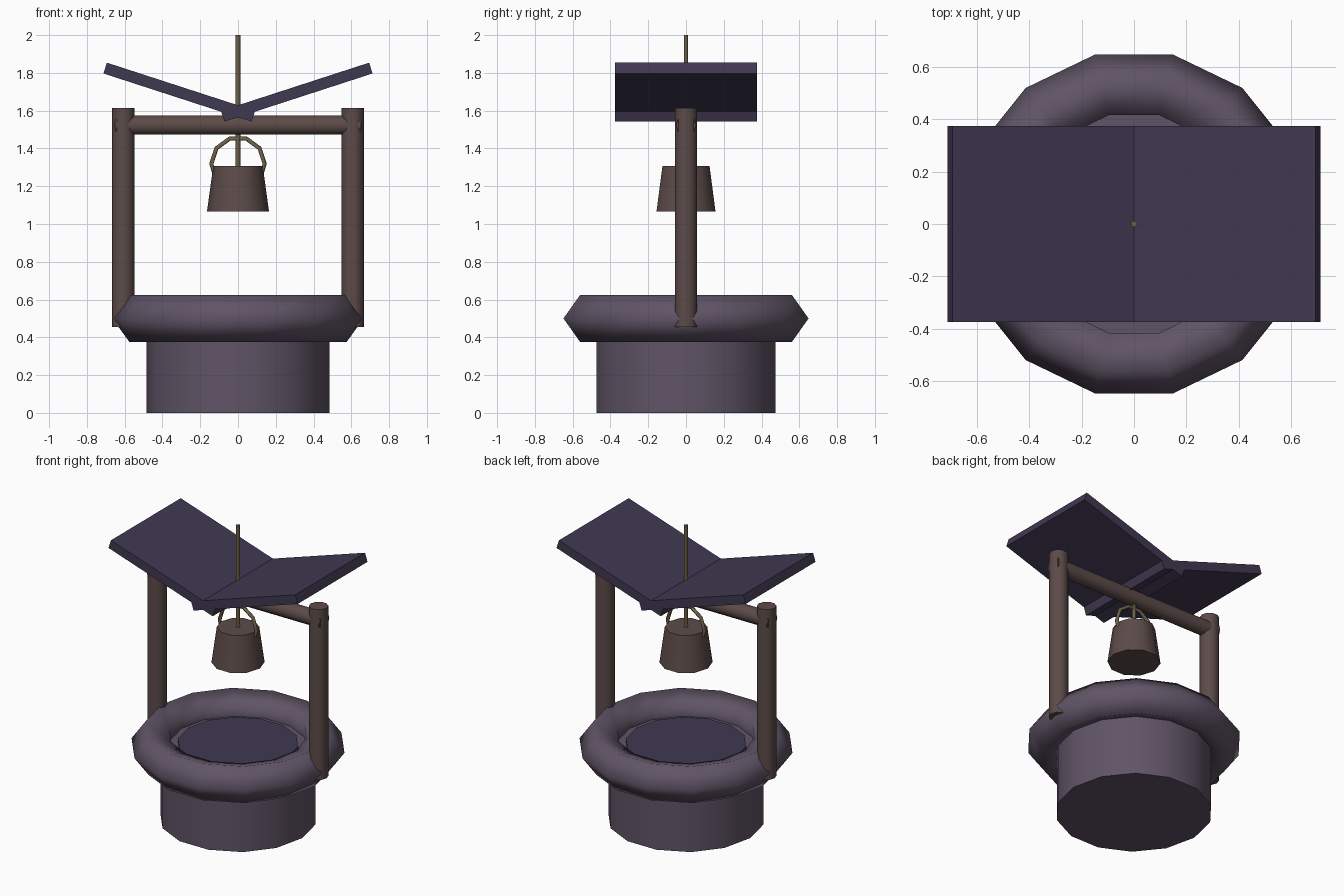
import bpy, bmesh, math
from mathutils import Matrix, Vector

if "Cube" in bpy.data.objects:
    bpy.data.objects.remove(bpy.data.objects["Cube"])


def material(name, rgb):
    def lin(c):
        c /= 255
        return c / 12.92 if c <= 0.04045 else ((c + 0.055) / 1.055) ** 2.4
    m = bpy.data.materials.new(name)
    m.diffuse_color = (*[lin(c) for c in rgb], 1)
    m.use_nodes = True
    m.node_tree.nodes["Principled BSDF"].inputs["Base Color"].default_value = m.diffuse_color
    return m


STONE = material("stone", (96, 84, 102))
SLATE = material("slate", (64, 56, 82))
WOOD = material("wood", (92, 75, 73))
ROPE = material("rope", (108, 96, 72))


def finish(bm, name, mat, smooth):
    bmesh.ops.recalc_face_normals(bm, faces=bm.faces)
    for f in bm.faces:
        f.smooth = smooth and len(f.verts) == 4   # caps stay flat
    me = bpy.data.meshes.new(name)
    bm.to_mesh(me)
    bm.free()
    me.materials.append(mat)
    ob = bpy.data.objects.new(name, me)
    bpy.context.collection.objects.link(ob)
    return ob


def ring(bm, n, r, place):
    return [bm.verts.new(place(r * math.cos(2 * math.pi * i / n),
                               r * math.sin(2 * math.pi * i / n))) for i in range(n)]


def bridge(bm, a, b):
    n = len(a)
    for i in range(n):
        bm.faces.new((a[i], a[(i + 1) % n], b[(i + 1) % n], b[i]))


def cylinder(name, mat, n, r0, r1, lo, hi, x=0, along_x=False):
    bm = bmesh.new()
    rings = []
    for r, h in ((r0, lo), (r1, hi)):
        if along_x:
            rings.append(ring(bm, n, r, lambda u, v: (h, u, v)))
        else:
            rings.append(ring(bm, n, r, lambda u, v: (x + u, v, h)))
    bridge(bm, *rings)
    for r in rings:
        bm.faces.new(r)
    return finish(bm, name, mat, True)


def torus(name, mat, major, minor, R, r, z, upright=False):
    bm = bmesh.new()
    rings = []
    for i in range(major):
        a = 2 * math.pi * i / major
        if upright:
            def place(u, v): return ((R + u) * math.cos(a), v, z + (R + u) * math.sin(a))
        else:
            def place(u, v): return ((R + u) * math.cos(a), (R + u) * math.sin(a), z + v)
        rings.append(ring(bm, minor, r, place))
    for i in range(major):
        bridge(bm, rings[i], rings[(i + 1) % major])
    return finish(bm, name, mat, True)


# Stone well: drum, thick rim, dark water inside
cylinder("well_base", STONE, 14, 0.485, 0.485, 0, 0.5)
torus("well_rim", STONE, 14, 5, 0.534, 0.1314, 0.5)
cylinder("water", SLATE, 14, 0.375, 0.375, 0.46, 0.52)

# Posts and crossbeam
for side, label in ((-1, "left"), (1, "right")):
    cylinder(label + "_post", WOOD, 10, 0.06, 0.06, 0.455, 1.613, x=side * 0.607)
cylinder("crossbeam", WOOD, 10, 0.053, 0.053, -0.65, 0.65, along_x=True)\
    .location.z = 1.523

# Two roof boards crossing in a V
for side, label in ((-1, "left"), (1, "right")):
    bm = bmesh.new()
    bmesh.ops.create_cube(bm, size=1)
    bm.transform(Matrix.Translation(Vector((side * 0.311, 0, 1.698)))
                 @ Matrix.Rotation(-side * math.radians(18), 4, 'Y')
                 @ Matrix.Diagonal((0.825, 0.75, 0.06, 1)))
    finish(bm, label + "_roof_board", SLATE, False)

# Rope, bucket and its handle
cylinder("rope", ROPE, 6, 0.013, 0.013, 1.25, 2.0)
cylinder("bucket", WOOD, 10, 0.164, 0.131, 1.067, 1.308)
torus("bucket_handle", ROPE, 10, 5, 0.14, 0.0125, 1.318, upright=True)
